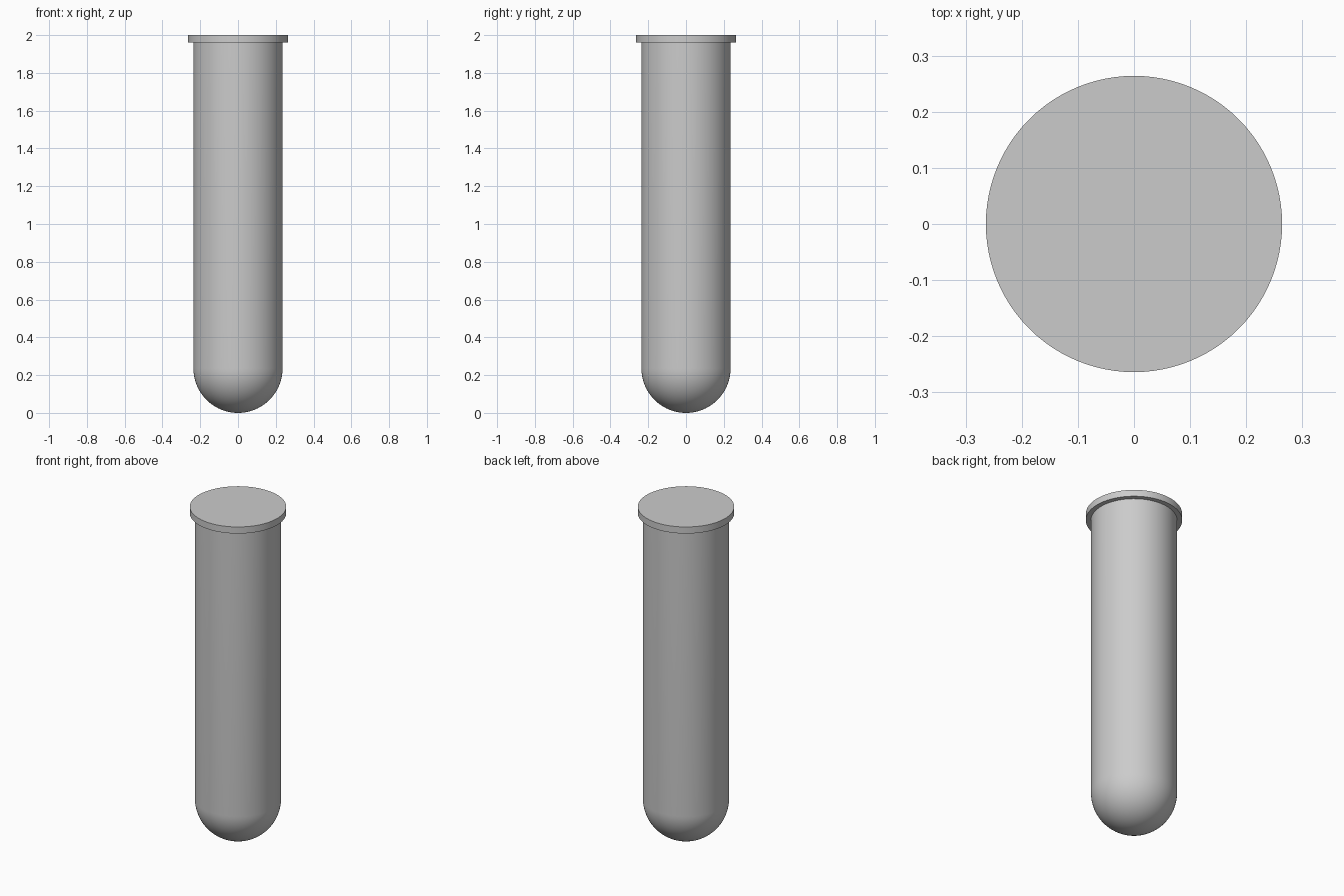
import bpy, bmesh
from math import sin, cos, pi, radians

if "Cube" in bpy.data.objects:
    bpy.data.objects.remove(bpy.data.objects["Cube"])

R_TUBE, R_RIM, Z_RIM, TOP = 0.236, 0.264, 1.96, 2.0
SEGMENTS = 96


def lathe(name, profile):
    """Spin an (r, z) profile around z; r = 0 ends close at the axis."""
    bm = bmesh.new()
    verts = [bm.verts.new((r, 0, z)) for r, z in profile]
    edges = [bm.edges.new(pair) for pair in zip(verts, verts[1:])]
    bmesh.ops.spin(bm, geom=verts + edges, cent=(0, 0, 0), axis=(0, 0, 1),
                   angle=2 * pi, steps=SEGMENTS, use_duplicate=False)
    bmesh.ops.remove_doubles(bm, verts=bm.verts, dist=1e-5)
    bmesh.ops.recalc_face_normals(bm, faces=bm.faces)
    mesh = bpy.data.meshes.new(name)
    bm.to_mesh(mesh)
    bm.free()
    obj = bpy.data.objects.new(name, mesh)
    bpy.context.collection.objects.link(obj)
    bpy.ops.object.select_all(action='DESELECT')
    obj.select_set(True)
    bpy.context.view_layer.objects.active = obj
    bpy.ops.object.shade_smooth_by_angle(angle=radians(30))
    return obj


# Round-bottomed tube with a flat, closed rim on top, as one solid
profile = [(R_TUBE * sin(a), R_TUBE * (1 - cos(a)))
           for a in (i * pi / 2 / 24 for i in range(25))]
profile += [(R_TUBE, Z_RIM), (R_RIM, Z_RIM), (R_RIM, TOP), (0, TOP)]
lathe("test_tube", profile)
